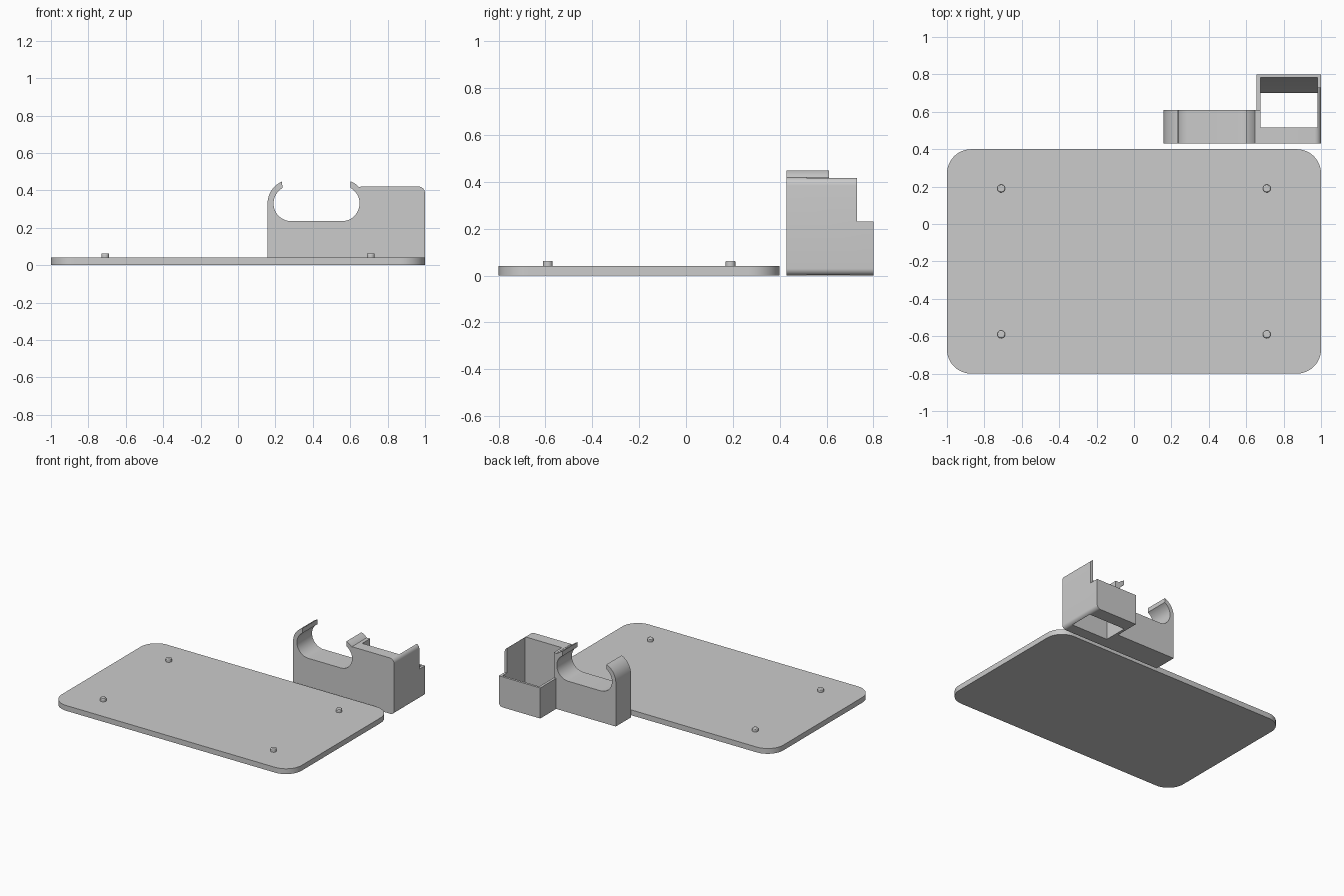
import bpy, bmesh
from math import cos, sin, radians

if "Cube" in bpy.data.objects:
    bpy.data.objects.remove(bpy.data.objects["Cube"])

grey = bpy.data.materials.new("plain grey")
grey.use_nodes = True
grey.diffuse_color = (0.6, 0.6, 0.6, 1)
grey.node_tree.nodes["Principled BSDF"].inputs["Base Color"].default_value = (0.6, 0.6, 0.6, 1)


def prism(name, points, place, low, high):
    """Extrude a 2D outline between low and high; place maps (u, v, w) to xyz."""
    bm = bmesh.new()
    rings = [[bm.verts.new(place(u, v, w)) for u, v in points] for w in (low, high)]
    bm.faces.new(rings[0])
    bm.faces.new(rings[1])
    n = len(points)
    for i in range(n):
        j = (i + 1) % n
        bm.faces.new((rings[0][i], rings[0][j], rings[1][j], rings[1][i]))
    bmesh.ops.recalc_face_normals(bm, faces=bm.faces)
    mesh = bpy.data.meshes.new(name)
    bm.to_mesh(mesh)
    bm.free()
    ob = bpy.data.objects.new(name, mesh)
    bpy.context.collection.objects.link(ob)
    mesh.materials.append(grey)
    return ob


def smooth(ob):
    bpy.ops.object.select_all(action='DESELECT')
    ob.select_set(True)
    bpy.context.view_layer.objects.active = ob
    bpy.ops.object.shade_smooth_by_angle(angle=radians(30))


def arc(cx, cy, r, start, end, steps=10):
    angles = [radians(start + (end - start) * i / steps) for i in range(steps + 1)]
    return [(cx + r * cos(a), cy + r * sin(a)) for a in angles]


def rect(u0, u1, v0, v1):
    return [(u0, v0), (u1, v0), (u1, v1), (u0, v1)]


def flat(u, v, w):
    return (u, v, w)


def front(u, v, w):
    return (u, w, v)


def side(u, v, w):
    return (w, u, v)


# Base plate with rounded corners
R = 0.13
corners = [(1 - R, 0.4 - R, 0), (R - 1, 0.4 - R, 90), (R - 1, R - 0.8, 180), (1 - R, R - 0.8, 270)]
outline = [p for x, y, a in corners for p in arc(x, y, R, a, a + 90, 12)]
smooth(prism("base_plate", outline, flat, 0, 0.04))

# Four locating pegs
for x in (-0.71, 0.71):
    for y in (-0.59, 0.19):
        peg = prism("locating_peg", arc(x, y, 0.021, 0, 345, 23), flat, 0.03, 0.063)
        bevel = peg.modifiers.new("rim", 'BEVEL')
        bevel.width = 0.005
        bevel.segments = 2
        smooth(peg)

# Clip with an open channel and two curled lips
ZC, RI, RO = 0.33, 0.095, 0.127
XL, XR = 0.285, 0.555
clip = [(XL - RO, 0), (0.665, 0), (0.665, 0.418)]
clip += arc(XR, ZC, RO, 44, 68, 6)
clip += arc(XR, ZC, RI, 60, -90, 20)
clip += arc(XL, ZC, RI, 270, 120, 20)
clip += arc(XL, ZC, RO, 113, 180, 12)
smooth(prism("holder_clip", clip, front, 0.43, 0.61))

# Socket box, open through and low at the back
body = [(0.655, 0)] + arc(0.97, 0.03, 0.03, 270, 360, 8)
body += arc(0.965, 0.385, 0.035, 0, 90, 8) + [(0.655, 0.42)]
box = prism("socket_box", body, front, 0.43, 0.8)
cavity = [(0.515, -0.1), (0.70, -0.1), (0.70, 0), (0.783, 0.2), (0.783, 0.6), (0.515, 0.6)]
cutters = [
    prism("cavity_cutter", cavity, side, 0.675, 0.98),
    prism("back_cutter", rect(0.73, 0.9, 0.23, 0.6), side, 0.5, 1.1),
    prism("side_cutter", rect(0.61, 0.9, 0.23, 0.6), side, 0.5, 0.8),
]
for cutter in cutters:
    cut = box.modifiers.new(cutter.name, 'BOOLEAN')
    cut.operation = 'DIFFERENCE'
    cut.solver = 'EXACT'
    cut.object = cutter
    bpy.context.view_layer.objects.active = box
    bpy.ops.object.modifier_apply(modifier=cut.name)
for cutter in cutters:
    bpy.data.objects.remove(cutter)
smooth(box)
